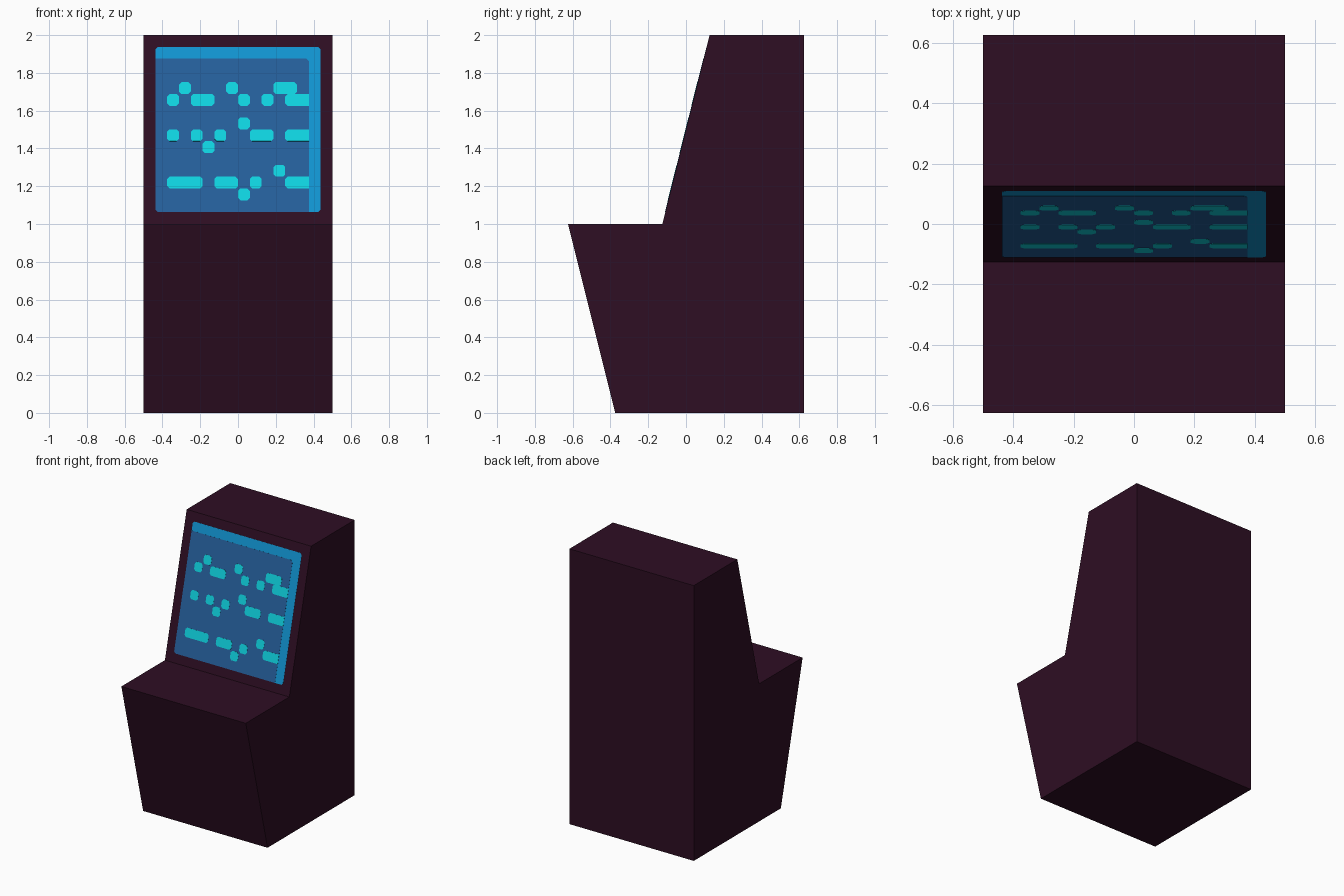
import bpy, bmesh
from mathutils import Vector

if "Cube" in bpy.data.objects:
    bpy.data.objects.remove(bpy.data.objects["Cube"])


def material(name, rgb):
    lin = [(c / 255 / 12.92 if c < 11 else ((c / 255 + 0.055) / 1.055) ** 2.4) for c in rgb]
    m = bpy.data.materials.new(name)
    m.diffuse_color = (*lin, 1)
    m.use_nodes = True
    m.node_tree.nodes["Principled BSDF"].inputs["Base Color"].default_value = m.diffuse_color
    return m


PLUM = material("dark plum", (46, 14, 35))
BRIGHT = material("bright blue", (17, 150, 211))
BLUE = material("screen blue", (37, 96, 156))
CYAN = material("cyan", (15, 213, 226))


def finish(name, bm, mat):
    bmesh.ops.recalc_face_normals(bm, faces=bm.faces)
    me = bpy.data.meshes.new(name)
    bm.to_mesh(me)
    bm.free()
    me.materials.append(mat)
    ob = bpy.data.objects.new(name, me)
    bpy.context.collection.objects.link(ob)
    return ob


def extrude(bm, points, offset):
    face = bm.faces.new([bm.verts.new(p) for p in points])
    ext = bmesh.ops.extrude_face_region(bm, geom=[face])["geom"]
    bmesh.ops.translate(bm, vec=offset, verts=[v for v in ext if isinstance(v, bmesh.types.BMVert)])


# Cabinet: side profile pushed across the width
profile = [(-0.375, 0), (0.625, 0), (0.625, 2), (0.125, 2), (-0.125, 1), (-0.625, 1)]
bm = bmesh.new()
extrude(bm, [(-0.5, y, z) for y, z in profile], Vector((1, 0, 0)))
finish("cabinet", bm, PLUM)

# Screen plates lie on the sloped panel, on a 16 x 16 cell layout from its top left
CELL = 1 / 16
OUT = Vector((0, -1, 0.25)).normalized()


def plate(bm, c0, c1, r0, r1, top, cut=(0, 0, 0, 0)):
    """Thin plate over columns c0..c1 and rows r0..r1; cut = chamfers tl, tr, br, bl."""
    corners = [(c0, r0, 1, 1), (c1, r0, -1, 1), (c1, r1, -1, -1), (c0, r1, 1, -1)]
    pts = []
    for i, ((c, r, sc, sr), k) in enumerate(zip(corners, cut)):
        ends = [(c, r + sr * k), (c + sc * k, r)]
        if i % 2:
            ends.reverse()
        pts += ends if k else [(c, r)]
    pts3 = []
    for c, r in pts:
        z = 2 - r * CELL
        pts3.append(Vector((-0.5 + c * CELL, -0.125 + 0.25 * (z - 1), z)))
    extrude(bm, pts3, OUT * top)


# Bright border shows along the top and right edges
bm = bmesh.new()
plate(bm, 1, 15, 1, 15, 0.001, (0.2,) * 4)
finish("screen_border", bm, BRIGHT)
bm = bmesh.new()
plate(bm, 1, 14, 2, 15, 0.002, (0, 0.2, 0, 0.2))
finish("screen_glass", bm, BLUE)

# Glowing pixel runs: row -> (first column, end column)
runs = {
    4: [(3, 4), (7, 8), (11, 13)],
    5: [(2, 3), (4, 6), (8, 9), (10, 11), (12, 14)],
    7: [(8, 9)],
    8: [(2, 3), (4, 5), (6, 7), (9, 11), (12, 14)],
    9: [(5, 6)],
    11: [(11, 12)],
    12: [(2, 5), (6, 8), (9, 10), (12, 14)],
    13: [(8, 9)],
}
bm = bmesh.new()
for row, spans in runs.items():
    for a, b in spans:
        right = 0 if b == 14 else 0.2
        plate(bm, a, b, row, row + 1, 0.003, (0.2, right, right, 0.2))
finish("screen_pixels", bm, CYAN)
